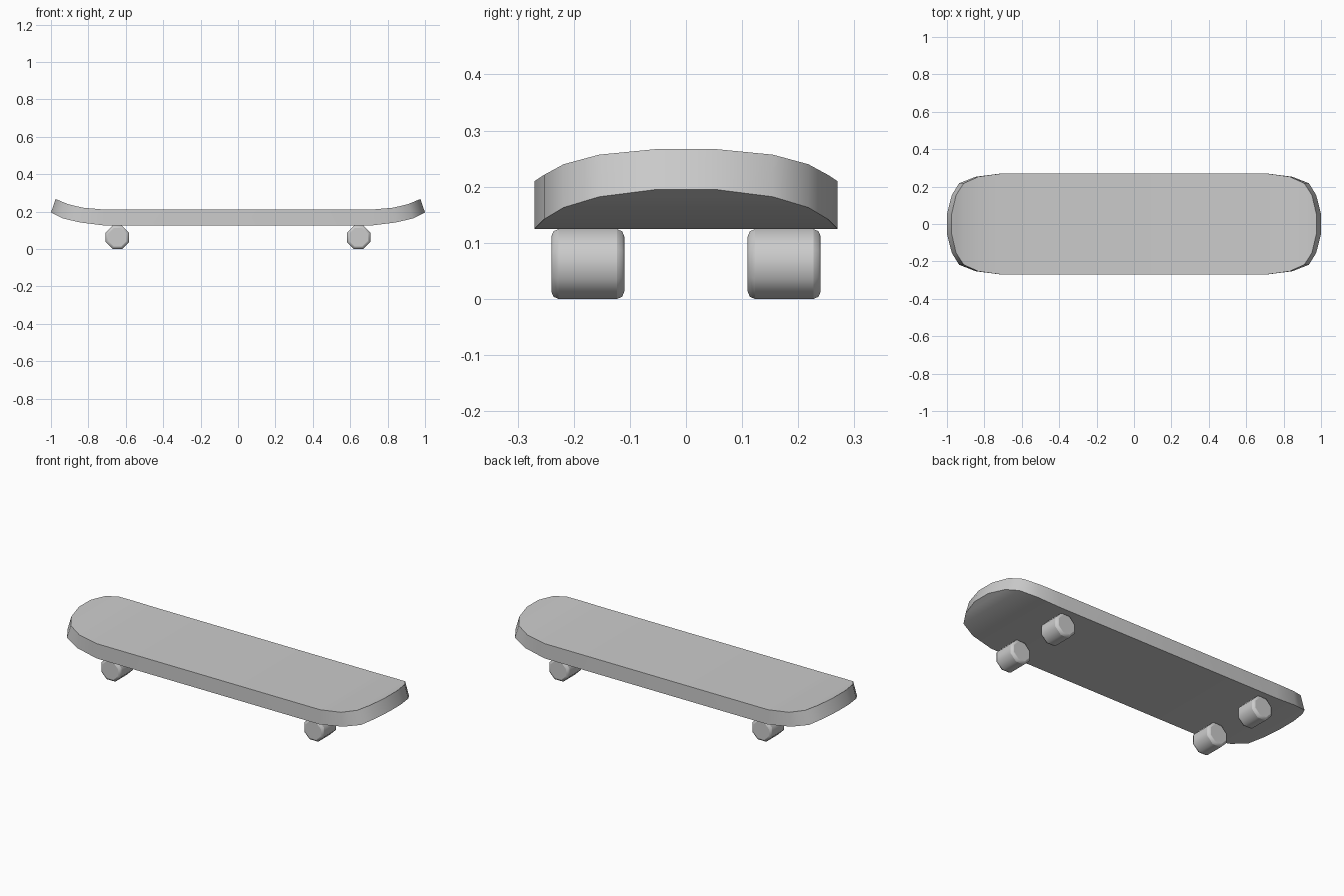
import bpy, bmesh, math

if "Cube" in bpy.data.objects:
    bpy.data.objects.remove(bpy.data.objects["Cube"])


def smooth(obj, angle):
    bpy.ops.object.select_all(action='DESELECT')
    obj.select_set(True)
    bpy.context.view_layer.objects.active = obj
    bpy.ops.object.shade_smooth_by_angle(angle=math.radians(angle))


# Deck: cross-sections lofted along x, ends curling upward
# (half width, top x, top z, bottom x, bottom z)
half = [
    (0.27, 0.71, 0.210, 0.71, 0.125),
    (0.253, 0.832, 0.221, 0.845, 0.142),
    (0.218, 0.91, 0.240, 0.935, 0.163),
    (0.155, 0.951, 0.257, 0.974, 0.182),
    (0.053, 0.975, 0.267, 1.0, 0.195),
]
stations = [(w, -tx, tz, -bx, bz) for w, tx, tz, bx, bz in reversed(half)] + half

bm = bmesh.new()
rings = []
for w, tx, tz, bx, bz in stations:
    pts = [(tx, -w, tz), (tx, w, tz), (bx, w, bz), (bx, -w, bz)]
    rings.append([bm.verts.new(p) for p in pts])
for a, b in zip(rings, rings[1:]):
    for i in range(4):
        j = (i + 1) % 4
        bm.faces.new((a[i], a[j], b[j], b[i]))
bm.faces.new(rings[0])
bm.faces.new(rings[-1])
bmesh.ops.recalc_face_normals(bm, faces=bm.faces)
mesh = bpy.data.meshes.new("deck")
bm.to_mesh(mesh)
bm.free()
deck = bpy.data.objects.new("deck", mesh)
bpy.context.collection.objects.link(deck)
smooth(deck, 40)

# Wheels: eight-sided rollers with softened rims
apothem = 0.0622
for ex, end in ((-1, "rear"), (1, "front")):
    for sy, side in ((-1, "right"), (1, "left")):
        bpy.ops.mesh.primitive_cylinder_add(vertices=8, radius=apothem / math.cos(math.pi / 8), depth=0.13)
        wheel = bpy.context.object
        wheel.name = f"{end}_{side}_wheel"
        # Turn flats up, then lay along y
        for v in wheel.data.vertices:
            c, s = math.cos(math.pi / 8), math.sin(math.pi / 8)
            x, y, z = v.co
            a = round((math.atan2(y, x)) / (math.pi / 4)) * math.pi / 4 + math.pi / 8
            r = apothem / c
            v.co = (r * math.cos(a), -z, r * math.sin(a))
        wheel.location = (0.645 * ex, 0.175 * sy, apothem)
        bevel = wheel.modifiers.new("rim", 'BEVEL')
        bevel.width = 0.013
        bevel.segments = 2
        bevel.limit_method = 'ANGLE'
        bevel.angle_limit = math.radians(60)
        smooth(wheel, 50)
